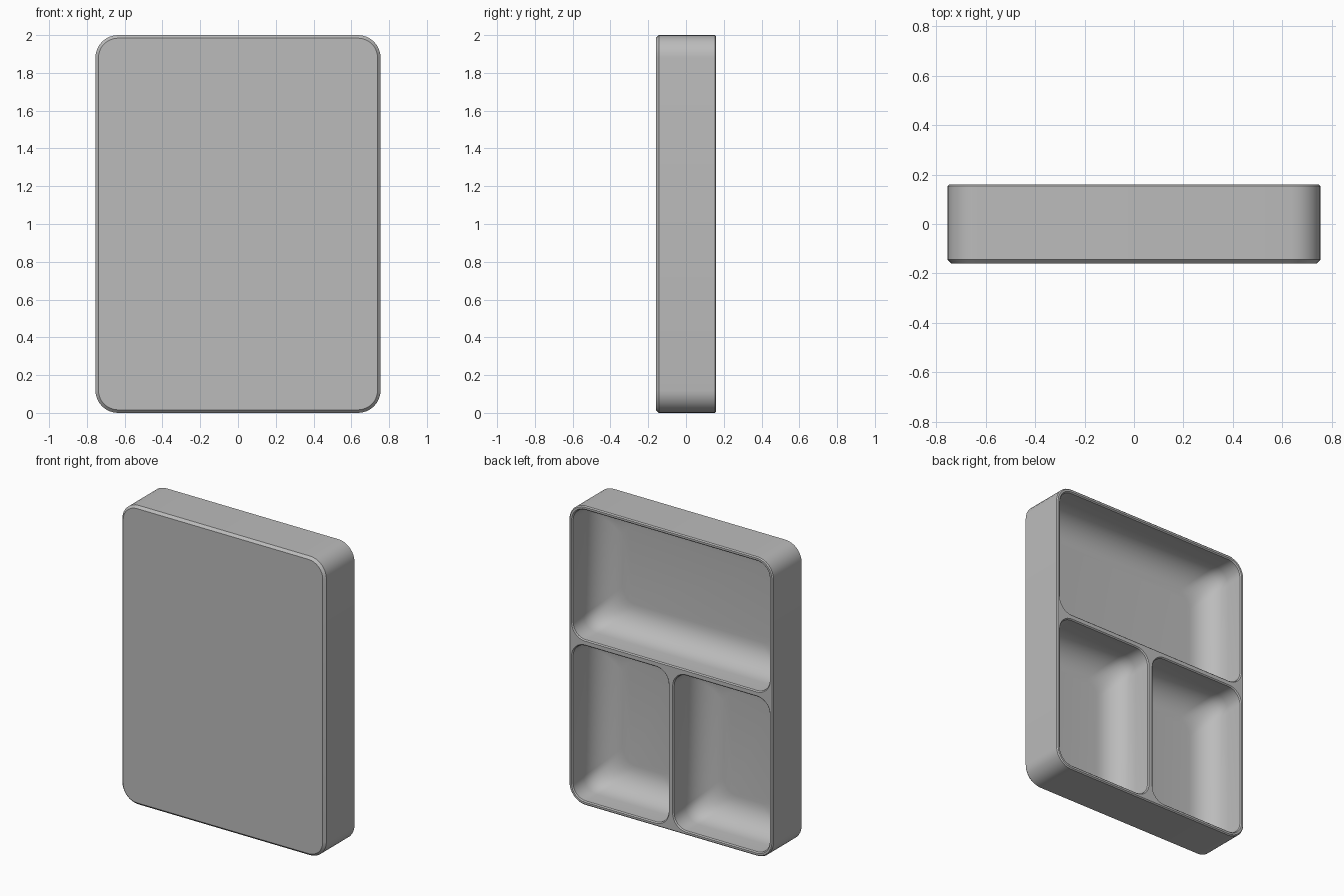
import bpy
import bmesh
from math import sin, cos, pi

HALF_W, HEIGHT, HALF_D = 0.755, 2.0, 0.16
CORNER, FRONT_CHAMFER, RIM_CHAMFER = 0.12, 0.016, 0.007
WALL, DIVIDER, DIVIDER_Z = 0.02, 0.026, 1.085
FLOOR_Y, FILLET, CELL_CORNER = -0.13, 0.17, 0.1
SEGMENTS = 8

cube = bpy.data.objects.get("Cube")
if cube:
    bpy.data.objects.remove(cube, do_unlink=True)

plastic = bpy.data.materials.new("grey plastic")
plastic.use_nodes = True
grey = (0.5, 0.5, 0.5, 1)
plastic.diffuse_color = grey
plastic.node_tree.nodes["Principled BSDF"].inputs["Base Color"].default_value = grey

bm = bmesh.new()


def rounded_loop(box, inset, radius, y):
    """Ring of vertices along a rounded rectangle in the xz plane."""
    x0, x1, z0, z1 = box
    left, right = x0 + inset + radius, x1 - inset - radius
    low, high = z0 + inset + radius, z1 - inset - radius
    centres = [(right, high), (left, high), (left, low), (right, low)]
    ring = []
    for quarter, (cx, cz) in enumerate(centres):
        for i in range(SEGMENTS + 1):
            a = (quarter + i / SEGMENTS) * pi / 2
            ring.append(bm.verts.new((cx + radius * cos(a), y, cz + radius * sin(a))))
    return ring


def loft(box, sections):
    """Skin rings given as (inset, radius, y), cap the last, return the first."""
    rings = [rounded_loop(box, *s) for s in sections]
    for a, b in zip(rings, rings[1:]):
        for i in range(len(a)):
            j = (i + 1) % len(a)
            bm.faces.new((a[i], a[j], b[j], b[i]))
    bm.faces.new(rings[-1])
    return rings[0]


# Outer shell, from the open rim to the chamfered flat base
outer = (-HALF_W, HALF_W, 0, HEIGHT)
open_rings = [loft(outer, [
    (RIM_CHAMFER, CORNER - RIM_CHAMFER, HALF_D),
    (0, CORNER, HALF_D - RIM_CHAMFER),
    (0, CORNER, FRONT_CHAMFER - HALF_D),
    (FRONT_CHAMFER, CORNER - FRONT_CHAMFER, -HALF_D),
])]

# Compartments: one wide above, two side by side below
side, gap = HALF_W - WALL, DIVIDER / 2
cells = [
    (-side, side, DIVIDER_Z + gap, HEIGHT - WALL),
    (-side, -gap, WALL, DIVIDER_Z - gap),
    (gap, side, WALL, DIVIDER_Z - gap),
]
profile = [(0, CELL_CORNER, HALF_D),
           (RIM_CHAMFER, CELL_CORNER - RIM_CHAMFER, HALF_D - RIM_CHAMFER)]
for i in range(SEGMENTS + 1):
    a = i / SEGMENTS * pi / 2
    profile.append((RIM_CHAMFER + FILLET * (1 - cos(a)), CELL_CORNER,
                    FLOOR_Y + FILLET * (1 - sin(a))))
open_rings += [loft(cell, profile) for cell in cells]

# Flat rim joining the shell to the compartments
edges = [bm.edges.get((r[i - 1], r[i])) for r in open_rings for i in range(len(r))]
bmesh.ops.triangle_fill(bm, use_beauty=True, edges=edges, normal=(0, 1, 0))
bmesh.ops.recalc_face_normals(bm, faces=bm.faces)

mesh = bpy.data.meshes.new("divided_tray")
bm.to_mesh(mesh)
bm.free()
mesh.materials.append(plastic)
tray = bpy.data.objects.new("divided_tray", mesh)
bpy.context.collection.objects.link(tray)
bpy.ops.object.select_all(action="DESELECT")
tray.select_set(True)
bpy.context.view_layer.objects.active = tray
bpy.ops.object.shade_smooth_by_angle(angle=pi / 6)
